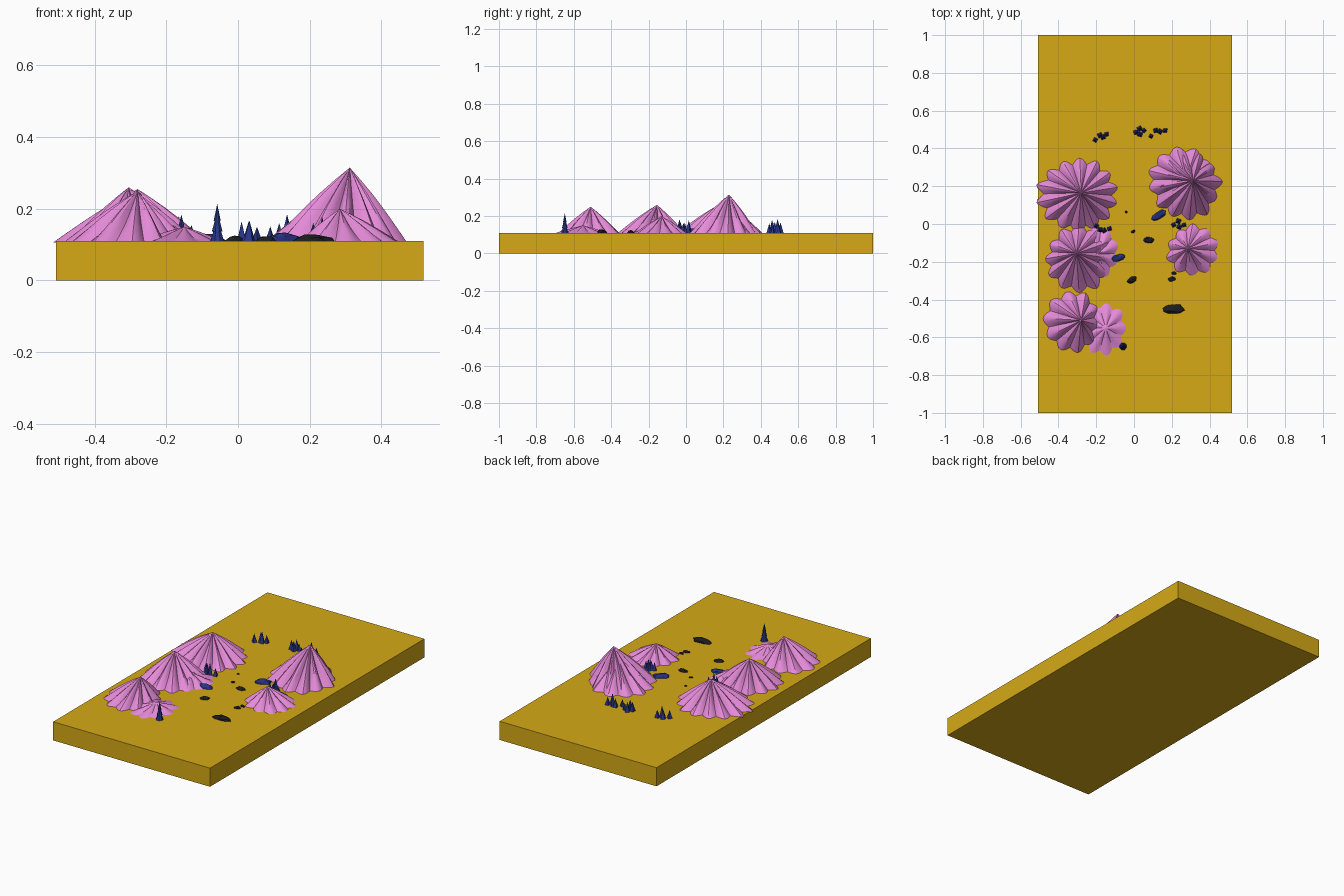
import bpy, bmesh, math, random

if "Cube" in bpy.data.objects:
    bpy.data.objects.remove(bpy.data.objects["Cube"])

random.seed(4)
TOP = 0.11
TAU = math.tau


def material(name, rgb):
    m = bpy.data.materials.new(name)
    m.diffuse_color = (*rgb, 1)
    m.use_nodes = True
    m.node_tree.nodes["Principled BSDF"].inputs["Base Color"].default_value = m.diffuse_color
    return m


GOLD = material("gold", (0.67, 0.40, 0.008))
PINK = material("pink", (0.80, 0.26, 0.70))
NAVY = material("navy", (0.02, 0.035, 0.25))
BLACK = material("black", (0.012, 0.012, 0.014))


def finish(bm, name, mat, smooth=False):
    bmesh.ops.recalc_face_normals(bm, faces=bm.faces)
    me = bpy.data.meshes.new(name)
    bm.to_mesh(me)
    bm.free()
    ob = bpy.data.objects.new(name, me)
    bpy.context.collection.objects.link(ob)
    me.materials.append(mat)
    if smooth:
        bpy.ops.object.select_all(action='DESELECT')
        ob.select_set(True)
        bpy.context.view_layer.objects.active = ob
        bpy.ops.object.shade_smooth_by_angle(angle=math.radians(30))
    return ob


# Fluted mountain: rings around an off-centre peak, creased by radial ridges
def mountain(name, peak, height, foot, rx, ry, ridges, phase=0.0):
    bm = bmesh.new()
    per, rings = 6, 5
    n = ridges * per
    reach = [random.uniform(0.95, 1.07) for _ in range(ridges)]
    apex = bm.verts.new((*peak, height))
    prev = None
    for k in range(1, rings + 1):
        t = k / rings
        ring = []
        for i in range(n):
            a = TAU * i / n + phase
            u = (i % per) / per
            j = i // per
            size = reach[j] * (1 - u) + reach[(j + 1) % ridges] * u
            ridge = abs(math.cos(math.pi * u)) ** 1.3
            r = t * size * (0.84 + 0.16 * ridge)
            cx = peak[0] + (foot[0] - peak[0]) * t
            cy = peak[1] + (foot[1] - peak[1]) * t
            fall = 0.9 * t + 0.1 * math.sin(math.pi * t / 2)
            z = height + (TOP - 0.004 - height) * fall
            z += (height - TOP) * 0.13 * (ridge - 0.5) * math.sin(math.pi * t)
            ring.append(bm.verts.new((cx + rx * r * math.cos(a), cy + ry * r * math.sin(a), z)))
        for i in range(n):
            m = (i + 1) % n
            if prev:
                bm.faces.new((prev[i], ring[i], ring[m], prev[m]))
            else:
                bm.faces.new((apex, ring[i], ring[m]))
        prev = ring
    bm.faces.new(prev[::-1])
    finish(bm, name, PINK, True)


# Cluster of spiky little trees with stacked four-sided tiers
def grove(name, trees, sides=4, tiers=2):
    bm = bmesh.new()
    for x, y, h, r in trees:
        turn = random.uniform(0, TAU)
        for k in range(tiers):
            z0 = TOP - 0.002 + h * 0.28 * k
            tip = bm.verts.new((x, y, TOP + h * (1 - 0.2 * (tiers - 1 - k))))
            rad = r * (1 - 0.25 * k)
            ring = [bm.verts.new((x + rad * math.cos(turn + TAU * i / sides),
                                  y + rad * math.sin(turn + TAU * i / sides), z0))
                    for i in range(sides)]
            for i in range(sides):
                bm.faces.new((ring[i], ring[(i + 1) % sides], tip))
            bm.faces.new(ring[::-1])
    finish(bm, name, NAVY)


# Low jagged boulder
def rock(name, x, y, sx, sy, h, angle, mat):
    bm = bmesh.new()
    bmesh.ops.create_icosphere(bm, subdivisions=2, radius=1)
    c, s = math.cos(angle), math.sin(angle)
    for v in bm.verts:
        f = random.uniform(0.85, 1.12)
        px, py = v.co.x * sx * f, v.co.y * sy * f
        v.co = (x + px * c - py * s, y + px * s + py * c, TOP + max(v.co.z * f * h, -0.003))
    finish(bm, name, mat)


# Base slab
bm = bmesh.new()
bmesh.ops.create_cube(bm, size=1)
for v in bm.verts:
    v.co = (0.005 + v.co.x * 1.025, v.co.y * 2, (v.co.z + 0.5) * TOP)
finish(bm, "base_slab", GOLD)

# Mountains
mountain("mountain_back_left", (-0.28, 0.165), 0.255, (-0.292, 0.155), 0.218, 0.205, 14, 0.2)
mountain("mountain_middle_left", (-0.305, -0.155), 0.26, (-0.29, -0.185), 0.185, 0.175, 12)
mountain("foothill_middle_left", (-0.19, -0.16), 0.165, (-0.2, -0.15), 0.125, 0.145, 9, 0.3)
mountain("mountain_front_left", (-0.28, -0.51), 0.25, (-0.325, -0.52), 0.155, 0.165, 10, 0.5)
mountain("foothill_front_left", (-0.15, -0.55), 0.15, (-0.165, -0.555), 0.135, 0.155, 9)
mountain("mountain_back_right", (0.312, 0.23), 0.315, (0.275, 0.205), 0.185, 0.185, 12, 0.1)
mountain("shoulder_back_right", (0.275, 0.235), 0.255, (0.25, 0.235), 0.185, 0.175, 11)
mountain("mountain_front_right", (0.285, -0.13), 0.20, (0.31, -0.14), 0.14, 0.138, 10, 0.3)

# Trees
grove("lone_tree", [(-0.058, -0.648, 0.104, 0.021)], 8, 3)
grove("back_left_grove", [(-0.205, 0.445, 0.05, 0.016), (-0.18, 0.47, 0.055, 0.018),
                          (-0.165, 0.46, 0.07, 0.018), (-0.145, 0.475, 0.045, 0.016)])
grove("back_middle_grove", [(0.01, 0.485, 0.055, 0.017), (0.03, 0.505, 0.055, 0.018),
                            (0.032, 0.475, 0.057, 0.018), (0.053, 0.495, 0.04, 0.015)])
grove("back_right_grove", [(0.09, 0.465, 0.04, 0.015), (0.115, 0.495, 0.05, 0.017),
                           (0.137, 0.49, 0.075, 0.018), (0.165, 0.495, 0.045, 0.016)])
grove("middle_left_grove", [(-0.2, -0.01, 0.055, 0.017), (-0.18, -0.03, 0.06, 0.018),
                            (-0.158, -0.035, 0.074, 0.018), (-0.13, -0.025, 0.045, 0.016)])
grove("middle_right_grove", [(0.21, -0.005, 0.05, 0.016), (0.235, 0.015, 0.068, 0.018),
                             (0.24, -0.015, 0.05, 0.018), (0.265, -0.005, 0.04, 0.015)])

# Blue boulders
rock("blue_boulder_right", 0.132, 0.045, 0.046, 0.02, 0.024, 0.6, NAVY)
rock("blue_boulder_left", -0.09, -0.18, 0.044, 0.018, 0.022, 0.25, NAVY)

# Dark rocks
rocks = [(0.21, -0.45, 0.056, 0.027, 0.019), (0.077, -0.085, 0.028, 0.017, 0.014),
         (-0.01, -0.295, 0.027, 0.016, 0.014), (0.2, -0.292, 0.02, 0.013, 0.01),
         (0.212, -0.26, 0.014, 0.009, 0.009), (-0.042, 0.063, 0.007, 0.006, 0.006),
         (-0.005, -0.04, 0.011, 0.007, 0.008)]
for i, (x, y, sx, sy, h) in enumerate(rocks):
    rock(f"dark_rock_{i + 1}", x, y, sx, sy, h, (0.05, -0.1, 0.5, 0.1)[i % 4], BLACK)
